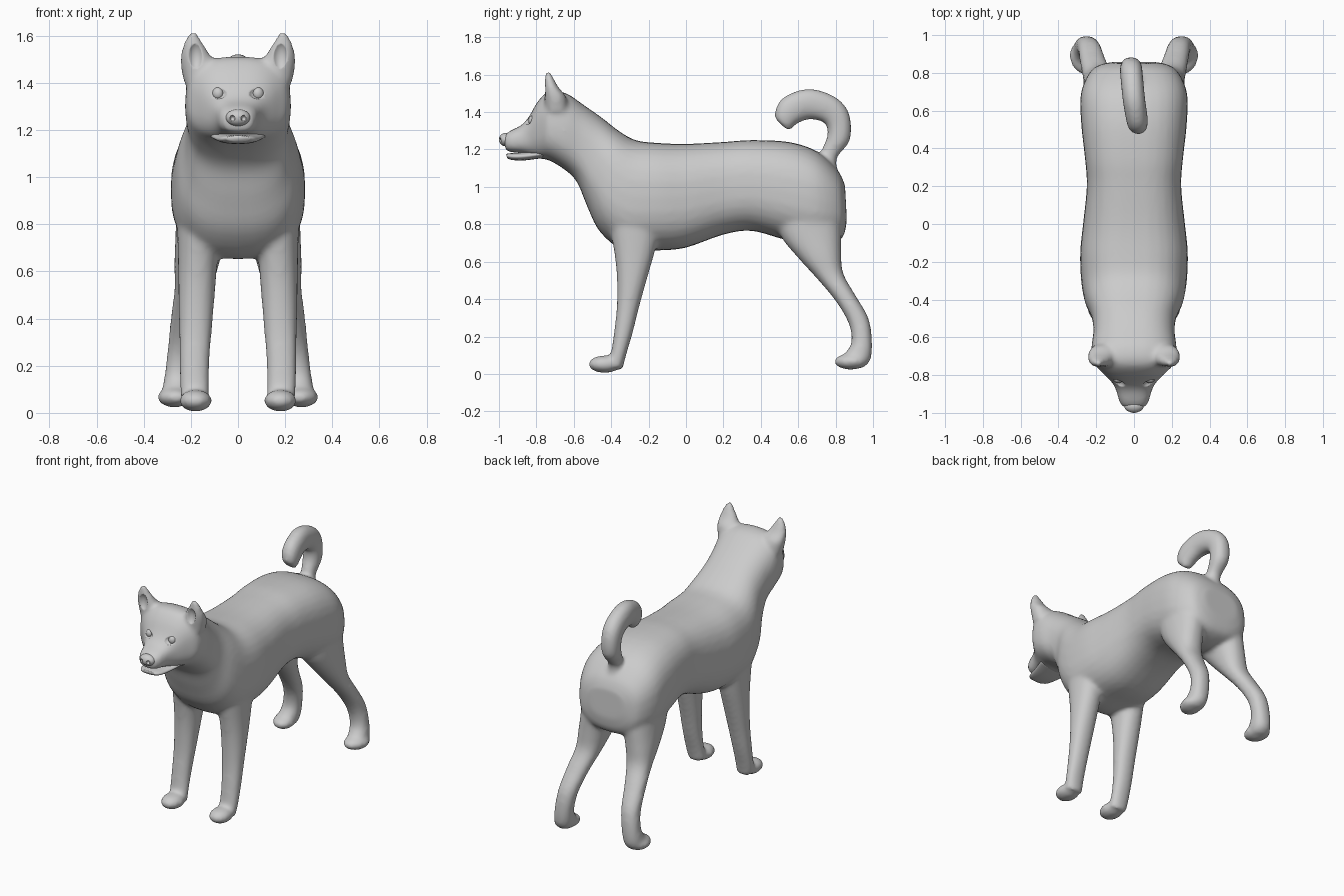
import bpy, bmesh, math
from mathutils import Vector, Matrix

cube = bpy.data.objects.get("Cube")
if cube:
    bpy.data.objects.remove(cube, do_unlink=True)

grey = bpy.data.materials.new("plain_grey")
grey.use_nodes = True
grey.diffuse_color = (.6, .6, .6, 1)
grey.node_tree.nodes["Principled BSDF"].inputs["Base Color"].default_value = (.6, .6, .6, 1)


def spline(a, b, c, d, t):
    """Smooth interpolation between the rows b and c."""
    return [q + t / 2 * (r - p + t * (2 * p - 5 * q + 4 * r - s + t * (3 * (q - r) + s - p)))
            for p, q, r, s in zip(a, b, c, d)]


def loft(bm, rows, power=2.2, side=1, sides=32, steps=4):
    """Skin rings; a row is (y, z of one edge, y, z of the other, centre x, half width)."""
    dense = []
    last = len(rows) - 1
    for i in range(last):
        quad = [rows[max(0, min(last, i + k))] for k in (-1, 0, 1, 2)]
        dense += [spline(*quad, s / steps) for s in range(steps)]
    dense.append(rows[last])
    rings = []
    for ya, za, yb, zb, x, w in dense:
        edge_a, edge_b = Vector((x, ya, za)), Vector((x, yb, zb))
        mid, half = (edge_a + edge_b) / 2, (edge_a - edge_b) / 2
        ring = []
        for k in range(sides):
            ang = math.tau * k / sides
            c, s = math.cos(ang), math.sin(ang)
            c = math.copysign(abs(c) ** (2 / power), c)
            s = math.copysign(abs(s) ** (2 / power), s)
            p = mid + half * s + Vector((w * c, 0, 0))
            ring.append(bm.verts.new((p.x * side, p.y, p.z)))
        rings.append(ring)
    for r, q in zip(rings, rings[1:]):
        for k in range(sides):
            n = (k + 1) % sides
            bm.faces.new((r[k], r[n], q[n], q[k]))
    bm.faces.new(rings[0])
    bm.faces.new(rings[-1])


def ball(bm, centre, radii, turn=0, side=1):
    """Ellipsoid, turned about z."""
    x, y, z = centre
    m = (Matrix.Translation((x * side, y, z)) @ Matrix.Rotation(turn * side, 4, "Z")
         @ Matrix.Diagonal((*radii, 1)))
    bmesh.ops.create_uvsphere(bm, u_segments=24, v_segments=16, radius=1, matrix=m)


def make(name, bm):
    bmesh.ops.recalc_face_normals(bm, faces=bm.faces)
    mesh = bpy.data.meshes.new(name)
    bm.to_mesh(mesh)
    bm.free()
    mesh.materials.append(grey)
    mesh.shade_smooth()
    obj = bpy.data.objects.new(name, mesh)
    bpy.context.collection.objects.link(obj)
    return obj


def carve(obj, cutter):
    cutter.hide_render = True
    mod = obj.modifiers.new("carve", "BOOLEAN")
    mod.object = cutter
    mod.operation = "DIFFERENCE"


def bake(obj, cutter):
    """Apply the modifiers and drop the cutter."""
    bpy.context.view_layer.update()
    graph = bpy.context.evaluated_depsgraph_get()
    mesh = bpy.data.meshes.new_from_object(obj.evaluated_get(graph))
    obj.modifiers.clear()
    obj.data = mesh
    mesh.materials.clear()
    mesh.materials.append(grey)
    mesh.shade_smooth()
    bpy.data.objects.remove(cutter, do_unlink=True)


# Trunk, neck and head: top y, z, bottom y, z, half width
trunk = [
    (.85, 1.01, .86, .82, .13), (.81, 1.09, .83, .72, .22), (.7, 1.19, .7, .68, .28),
    (.55, 1.24, .52, .72, .28), (.35, 1.25, .35, .765, .26), (.2, 1.24, .2, .745, .25),
    (0, 1.23, 0, .675, .27), (-.15, 1.235, -.15, .66, .285), (-.27, 1.25, -.33, .66, .28),
    (-.36, 1.3, -.46, .76, .26), (-.45, 1.37, -.53, .9, .225), (-.55, 1.44, -.585, 1.03, .215),
    (-.64, 1.5, -.66, 1.1, .225), (-.73, 1.51, -.74, 1.145, .215), (-.79, 1.46, -.78, 1.15, .17),
    (-.84, 1.375, -.83, 1.165, .12), (-.88, 1.33, -.88, 1.18, .095),
    (-.94, 1.3, -.93, 1.185, .08), (-.975, 1.275, -.965, 1.195, .06)]
# Limbs, ears and tail: front y, z, back y, z, centre x, half width
front_leg = [
    (-.42, .85, -.12, .85, .16, .1), (-.385, .66, -.165, .66, .17, .085),
    (-.37, .52, -.205, .52, .175, .078), (-.37, .36, -.25, .36, .18, .07),
    (-.385, .22, -.285, .22, .185, .064), (-.4, .12, -.32, .1, .185, .062),
    (-.42, .06, -.34, .02, .18, .06)]
hind_leg = [
    (.45, .95, .82, .95, .14, .12), (.5, .75, .83, .78, .155, .11),
    (.6, .62, .83, .65, .175, .095), (.7, .51, .84, .54, .19, .08),
    (.8, .39, .9, .43, .215, .07), (.87, .27, .975, .3, .235, .062),
    (.885, .17, .995, .17, .25, .06), (.85, .11, .985, .07, .26, .063),
    (.82, .08, .94, .03, .265, .06)]
ear = [
    (-.75, 1.4, -.63, 1.4, .16, .07), (-.757, 1.48, -.64, 1.48, .17, .074),
    (-.757, 1.53, -.68, 1.53, .183, .058), (-.755, 1.575, -.705, 1.575, .19, .038),
    (-.75, 1.615, -.725, 1.615, .19, .015)]
tail = [
    (.7, 1.06, .82, 1.06, 0, .05), (.72, 1.18, .805, 1.15, -.01, .045),
    (.755, 1.27, .877, 1.25, -.015, .057), (.75, 1.33, .873, 1.39, -.015, .06),
    (.71, 1.355, .8, 1.48, -.01, .06), (.65, 1.36, .66, 1.525, 0, .06),
    (.59, 1.335, .53, 1.485, .015, .058), (.565, 1.31, .48, 1.42, .02, .052),
    (.545, 1.3, .475, 1.365, .025, .035)]

# Body skin: every part fused into one soft surface
bm = bmesh.new()
loft(bm, [(*r[:4], 0, r[4]) for r in trunk], power=2.6)
loft(bm, tail)
for side in (-1, 1):
    loft(bm, front_leg, side=side)
    loft(bm, hind_leg, side=side)
    loft(bm, ear, side=side)
    ball(bm, (.18, -.435, .052), (.07, .088, .047), side=side)
    ball(bm, (.27, .88, .066), (.07, .09, .043), turn=-.3, side=side)
body = make("body", bm)
fuse = body.modifiers.new("fuse", "REMESH")
fuse.mode = "VOXEL"
fuse.voxel_size = .0125
soften = body.modifiers.new("soften", "SMOOTH")
soften.factor = .5
soften.iterations = 8

# Ear hollows and eye sockets
bm = bmesh.new()
for side in (-1, 1):
    ball(bm, (.18, -.775, 1.515), (.036, .04, .062), side=side)
    ball(bm, (.085, -.855, 1.36), (.042, .032, .028), turn=.4, side=side)
hollows = make("hollows", bm)
carve(body, hollows)
blend = body.modifiers.new("blend", "SMOOTH")
blend.factor = .5
blend.iterations = 3
bake(body, hollows)

# Lower jaw
bm = bmesh.new()
loft(bm, [(-.76, 1.2, -.76, 1.155, 0, .12), (-.87, 1.185, -.86, 1.142, 0, .092),
          (-.935, 1.18, -.925, 1.143, 0, .074), (-.962, 1.176, -.955, 1.152, 0, .05)])
make("lower_jaw", bm)

# Nose with nostrils
bm = bmesh.new()
ball(bm, (0, -.963, 1.253), (.052, .037, .036))
nose = make("nose", bm)
bm = bmesh.new()
for side in (-1, 1):
    ball(bm, (.024, -.999, 1.25), (.011, .02, .013), side=side)
nostrils = make("nostrils", bm)
carve(nose, nostrils)
bake(nose, nostrils)

# Eyes
for side, name in ((1, "left_eye"), (-1, "right_eye")):
    bm = bmesh.new()
    ball(bm, (.086, -.822, 1.355), (.024, .02, .026), turn=.4, side=side)
    make(name, bm)
